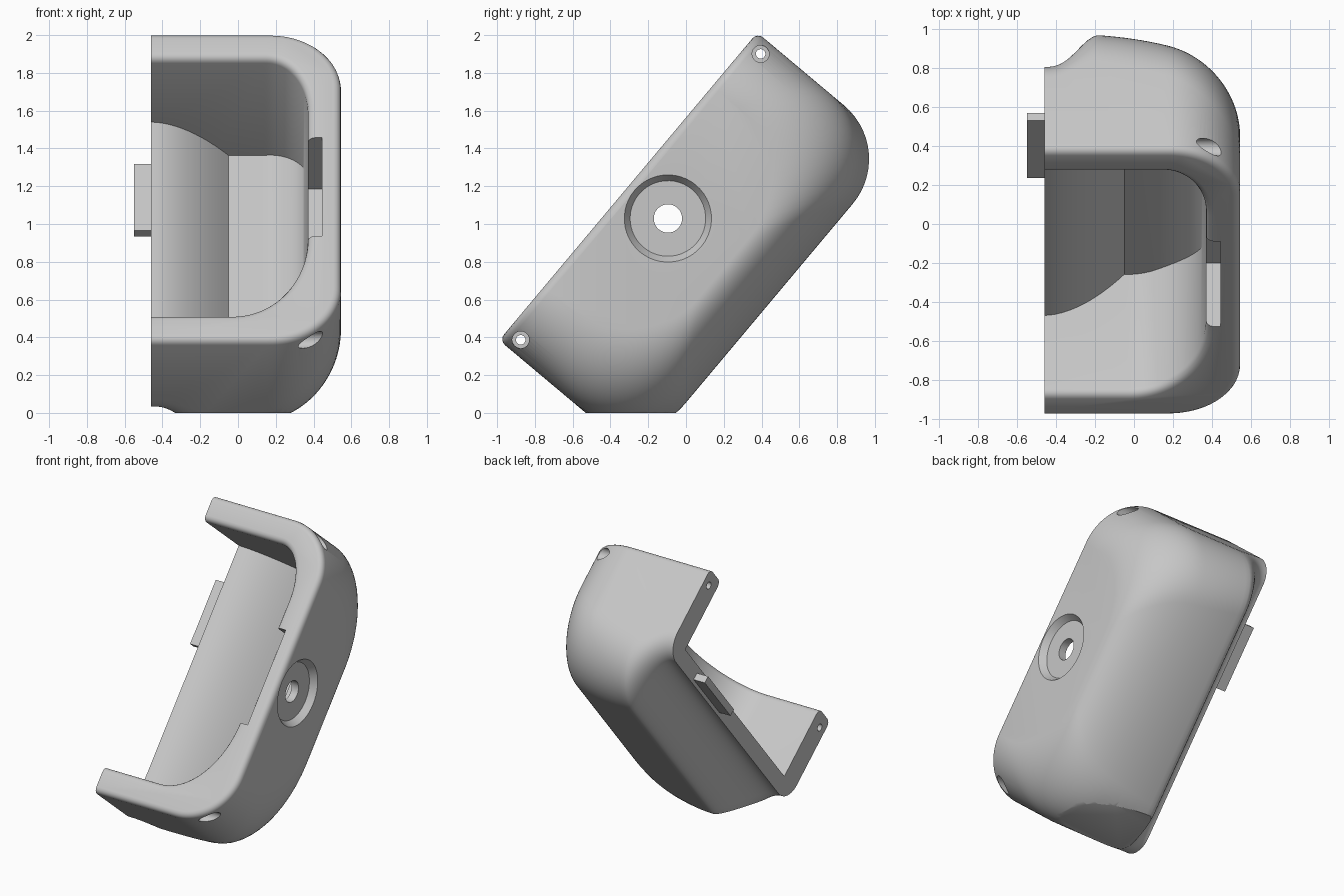
import bpy, bmesh, math
from mathutils import Matrix, Vector

cube = bpy.data.objects.get("Cube")
if cube:
    bpy.data.objects.remove(cube, do_unlink=True)

# Working frame: x across, y along the shell, z out of the open rim
TILT = math.radians(50)
PLACE = Matrix.Translation((0, 0.464, 0.553)) @ Matrix.Rotation(TILT, 4, 'X')
RIM, CUT, SIDE = 1.005, -0.46, 0.545
HALF = 1.063

grey = bpy.data.materials.new("plain grey")
grey.use_nodes = True
grey.diffuse_color = (0.57, 0.57, 0.57, 1)
grey.node_tree.nodes["Principled BSDF"].inputs["Base Color"].default_value = (0.57, 0.57, 0.57, 1)


def make_object(name, bm):
    bmesh.ops.recalc_face_normals(bm, faces=bm.faces)
    mesh = bpy.data.meshes.new(name)
    bm.to_mesh(mesh)
    bm.free()
    mesh.materials.append(grey)
    ob = bpy.data.objects.new(name, mesh)
    bpy.context.scene.collection.objects.link(ob)
    return ob


def loft(name, sections):
    bm = bmesh.new()
    rings = [[bm.verts.new(p) for p in s] for s in sections]
    n = len(rings[0])
    for a, b in zip(rings, rings[1:]):
        for i in range(n):
            j = (i + 1) % n
            bm.faces.new((a[i], a[j], b[j], b[i]))
    bm.faces.new(rings[0])
    bm.faces.new(rings[-1])
    return make_object(name, bm)


def box(name, lo, hi):
    bm = bmesh.new()
    bmesh.ops.create_cube(bm, size=1)
    lo, hi = Vector(lo), Vector(hi)
    for v in bm.verts:
        v.co = (lo + hi) / 2 + v.co * (hi - lo)
    return make_object(name, bm)


def rod(name, x0, x1, y, z, r0, r1):
    bm = bmesh.new()
    bmesh.ops.create_cone(bm, cap_ends=True, segments=48, radius1=r0, radius2=r1, depth=x1 - x0,
                          matrix=Matrix.Translation(((x0 + x1) / 2, y, z)) @ Matrix.Rotation(math.pi / 2, 4, 'Y'))
    return make_object(name, bm)


def subtract(ob, cutter):
    mod = ob.modifiers.new("cut", 'BOOLEAN')
    mod.operation, mod.solver, mod.object = 'DIFFERENCE', 'EXACT', cutter
    bpy.context.view_layer.update()
    evaluated = ob.evaluated_get(bpy.context.evaluated_depsgraph_get())
    mesh = bpy.data.meshes.new_from_object(evaluated)
    ob.modifiers.clear()
    ob.data = mesh
    bpy.data.objects.remove(cutter, do_unlink=True)


# Outer shell: U sections whose floor height and corner radius follow the grip
def shell_section(x, floor, r):
    plan = 0.37
    bend = max(0, x - (SIDE - plan))
    half = HALF - plan + math.sqrt(max(0, plan * plan - bend * bend))
    arc = [(half - r + r * math.sin(a), floor + r - r * math.cos(a))
           for a in [math.pi / 2 * i / 14 for i in range(15)]]
    right = arc + [(half, RIM)]
    left = [(-y, z) for y, z in reversed(right)]
    return [(x, y, z) for y, z in left + right]


outer = []
for i in range(20):
    t = i / 20
    wave = math.cos(math.pi * t ** 1.3)
    outer.append(shell_section(CUT + 0.28 * t, 0.2 + 0.165 * wave, 0.26 - 0.11 * wave))
for i in range(37):
    a = math.pi / 2 * i / 36
    s = math.sin(a)
    outer.append(shell_section(-0.18 + 0.725 * s, 0.34 - 0.305 * math.cos(a), 0.37 + 0.12 * s))
shell = loft("shell", outer)


# Cavity: square-edged pocket with a stepped, curved floor
def pocket_section(x, floor):
    def drop(a, b):
        s = min(1, max(0, (x - 0.37 + a) / a))
        return b * (1 - math.sqrt(1 - s * s))
    low, high = -0.88 + drop(0.4, 0.55), 0.885 - drop(0.22, 0.35)
    return [(x, low, floor), (x, high, floor), (x, high, 1.4), (x, low, 1.4)]


inner = [pocket_section(-0.7, 0.48)]
for i in range(14):
    t = i / 14
    inner.append(pocket_section(CUT + 0.41 * t, 0.48 - 0.275 * t ** 1.8))
for i in range(8):
    inner.append(pocket_section(-0.05 + 0.17 * i / 8, 0.205))
for i in range(25):
    a = math.pi / 2 * i / 24
    inner.append(pocket_section(0.12 + 0.25 * math.sin(a), 0.425 - 0.22 * math.cos(a)))
subtract(shell, loft("cavity_cutter", inner))

# Round both edges of the rim
bm = bmesh.new()
bm.from_mesh(shell.data)
bmesh.ops.dissolve_limit(bm, angle_limit=0.001, verts=bm.verts, edges=bm.edges)
lip = [e for e in bm.edges if all(abs(v.co.z - RIM) < 1e-4 for v in e.verts)
       and not all(v.co.x < CUT + 1e-4 for v in e.verts)
       and len(e.link_faces) == 2 and e.calc_face_angle() > 0.5]
bmesh.ops.bevel(bm, geom=lip, offset=0.04, segments=4, profile=0.5,
                affect='EDGES', clamp_overlap=False)
bm.to_mesh(shell.data)
bm.free()

# Side slot, round recess with through hole, and screw holes in both arms
subtract(shell, box("slot_cutter", (0.3, -0.343, 0.58), (0.445, 0.337, 1.2)))
subtract(shell, rod("recess_cutter", 0.5, 0.57, 0.005, 0.735, 0.2, 0.248))
subtract(shell, rod("hole_cutter", 0.2, 0.7, 0.005, 0.735, 0.075, 0.075))
for side in (-1, 1):
    subtract(shell, rod("screw_cutter", -0.6, 0.5, side * 0.988, 0.919, 0.025, 0.025))
    subtract(shell, rod("screw_head_cutter", 0.3, 0.7, side * 0.988, 0.919, 0.045, 0.045))

# Joining tab on the cut side
tab = box("tab", (-0.55, 0.17, 0.39), (-0.44, 0.63, 0.44))

for ob in (shell, tab):
    ob.data.transform(PLACE)

# Flat standing face under the lower corner
subtract(shell, box("base_cutter", (-1, -2, -1), (1, 2, 0)))

for ob in (shell, tab):
    bpy.ops.object.select_all(action='DESELECT')
    ob.select_set(True)
    bpy.context.view_layer.objects.active = ob
    bpy.ops.object.shade_smooth_by_angle(angle=math.radians(30))
